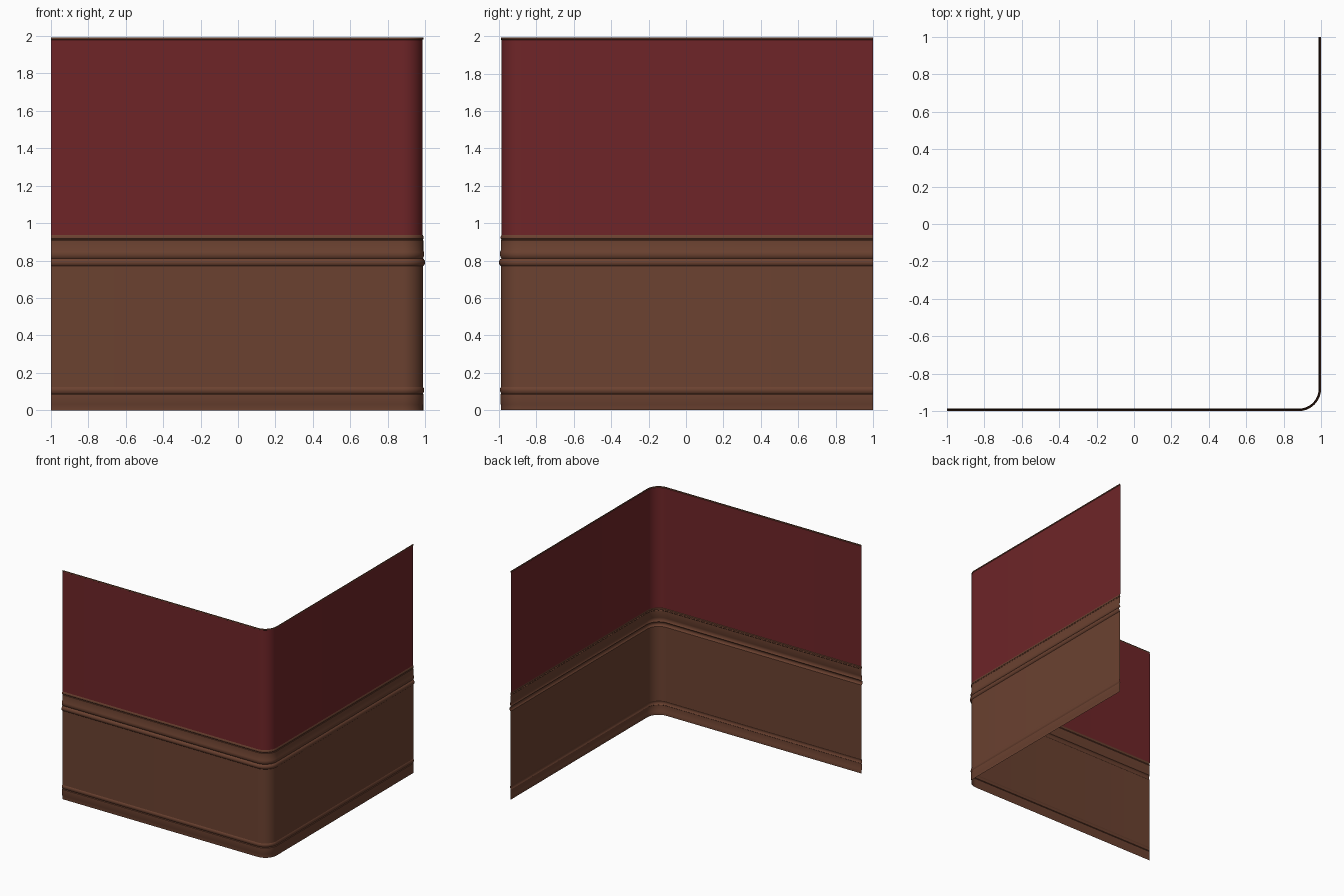
import bpy, bmesh, math

if "Cube" in bpy.data.objects:
    bpy.data.objects.remove(bpy.data.objects["Cube"])

def material(name, rgb):
    m = bpy.data.materials.new(name)
    m.diffuse_color = (*rgb, 1)
    m.use_nodes = True
    m.node_tree.nodes["Principled BSDF"].inputs["Base Color"].default_value = m.diffuse_color
    return m

WOOD = material("brown wood", (0.148, 0.054, 0.030))
RED = material("dark red paint", (0.158, 0.0185, 0.021))

BASE = 0.99      # plane of the wall, in +x and -y
RADIUS = 0.11    # rounded corner
STEPS = 10

def plan(d):
    """L-shaped path with a rounded corner, pushed outward by d."""
    c = BASE - RADIUS
    r = RADIUS + d
    pts = [(-1, -BASE - d)]
    for i in range(STEPS + 1):
        a = -math.pi / 2 + math.pi / 2 * i / STEPS
        pts.append((c + r * math.cos(a), -c + r * math.sin(a)))
    pts.append((BASE + d, 1))
    return pts

def sweep(name, profile, mat):
    """Sweep an (outward offset, height) profile along the plan."""
    bm = bmesh.new()
    rows = [[bm.verts.new((x, y, z)) for x, y in plan(d)] for d, z in profile]
    for lo, hi in zip(rows, rows[1:]):
        for i in range(len(lo) - 1):
            bm.faces.new((lo[i], lo[i + 1], hi[i + 1], hi[i]))
    me = bpy.data.meshes.new(name)
    bm.to_mesh(me)
    bm.free()
    me.materials.append(mat)
    ob = bpy.data.objects.new(name, me)
    bpy.context.collection.objects.link(ob)
    bpy.ops.object.select_all(action='DESELECT')
    ob.select_set(True)
    bpy.context.view_layer.objects.active = ob
    bpy.ops.object.shade_smooth_by_angle(angle=math.radians(30))
    return ob

# Skirting board with a small groove and bead
sweep("skirting_board", [(0, 0), (0, 0.03), (0.002, 0.035), (0.002, 0.085),
                         (-0.003, 0.089), (0.002, 0.096), (0.005, 0.108),
                         (0.003, 0.118), (-0.001, 0.124)], WOOD)
# Plain wood panel
sweep("lower_panel", [(-0.001, 0.124), (-0.001, 0.77)], WOOD)
# Rail: round bead, groove, second bead and flat cap band
sweep("chair_rail", [(-0.001, 0.77), (0.005, 0.775), (0.009, 0.784), (0.01, 0.791),
                     (0.008, 0.80), (0.003, 0.808), (-0.003, 0.812), (0.002, 0.818),
                     (0.005, 0.832), (0.004, 0.846), (0, 0.856), (0, 0.908),
                     (-0.003, 0.912), (0.001, 0.918), (0.001, 0.929),
                     (-0.003, 0.936)], WOOD)
# Painted upper wall
sweep("upper_wall", [(-0.003, 0.936), (-0.003, 1.98)], RED)
# Thin trim along the top edge
sweep("top_trim", [(-0.003, 1.98), (0, 1.982), (0, 1.991), (-0.003, 1.993)], WOOD)
